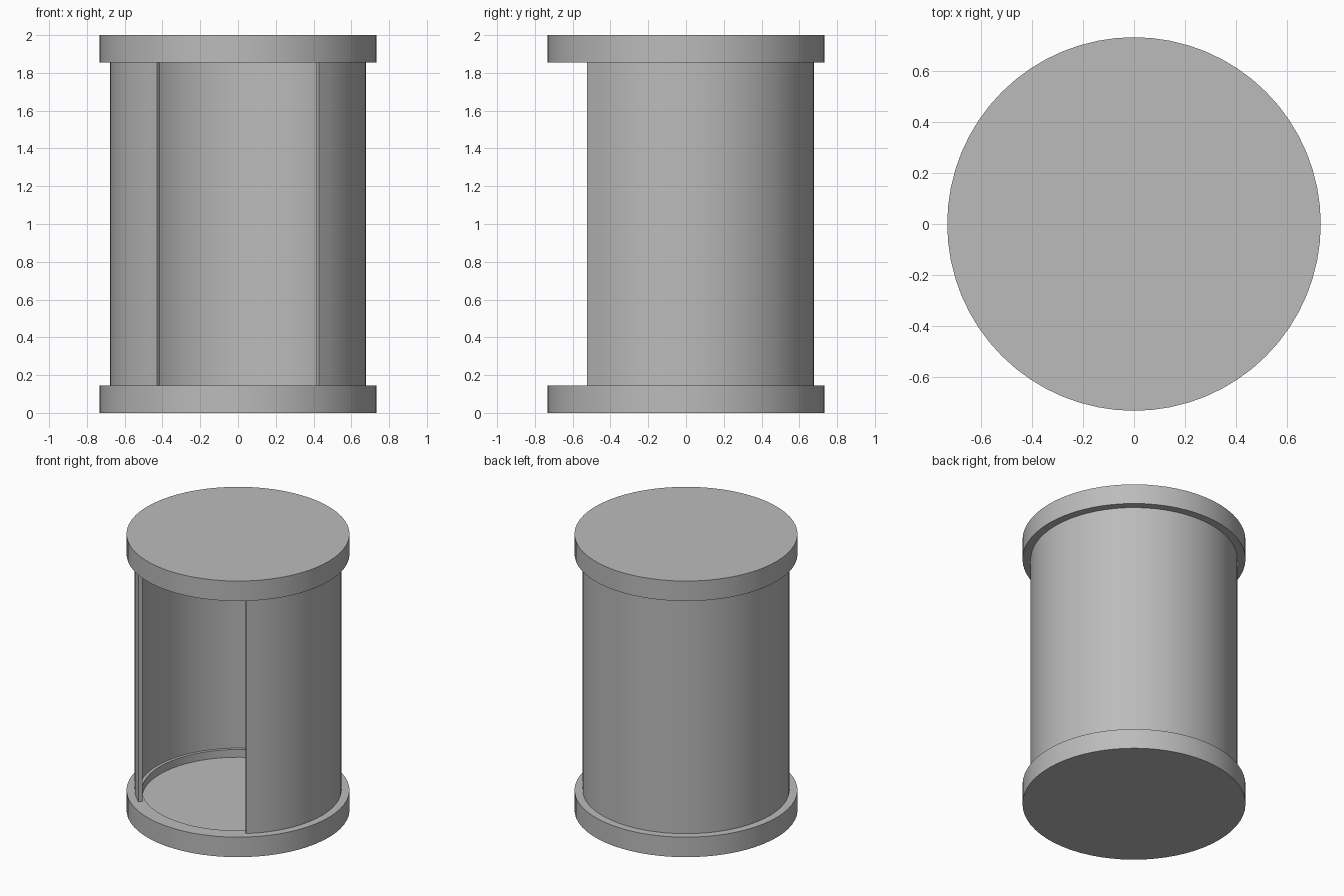
import bpy
import bmesh
import math

SIDES = 64
CAP_R, RIM_R = 0.732, 0.63          # cap outside and recess radius
CAP_H, FLOOR_H = 0.145, 0.089       # rim height and recess floor height
WALL_OUT, WALL_IN = 0.678, 0.651
GAP = 14                            # wall segments left open at the front
HEIGHT = 2.0

if "Cube" in bpy.data.objects:
    bpy.data.objects.remove(bpy.data.objects["Cube"])

grey = bpy.data.materials.new("mid_grey")
grey.use_nodes = True
grey.diffuse_color = (0.5, 0.5, 0.5, 1)
grey.node_tree.nodes["Principled BSDF"].inputs["Base Color"].default_value = (0.5, 0.5, 0.5, 1)


def lathe(name, profile, start, steps, is_open):
    """Sweep a (radius, z) profile around z and close the ends."""
    bm = bmesh.new()
    rings = []
    for i in range(steps + 1 if is_open else steps):
        a = start + math.tau * i / SIDES
        rings.append([bm.verts.new((r * math.cos(a), r * math.sin(a), z)) for r, z in profile])
    n = len(profile)
    for i in range(steps):
        a, b = rings[i], rings[(i + 1) % len(rings)]
        for j in range(n if is_open else n - 1):
            k = (j + 1) % n
            bm.faces.new((a[j], b[j], b[k], a[k]))
    if is_open:
        bm.faces.new(rings[0])
        bm.faces.new(rings[-1])
    else:
        # flat discs close the outer face and the recess floor
        bm.faces.new([ring[0] for ring in rings])
        bm.faces.new([ring[-1] for ring in rings])
    bmesh.ops.recalc_face_normals(bm, faces=bm.faces)
    mesh = bpy.data.meshes.new(name)
    bm.to_mesh(mesh)
    bm.free()
    mesh.materials.append(grey)
    obj = bpy.data.objects.new(name, mesh)
    bpy.context.collection.objects.link(obj)
    bpy.ops.object.select_all(action='DESELECT')
    obj.select_set(True)
    bpy.context.view_layer.objects.active = obj
    bpy.ops.object.shade_smooth_by_angle(angle=math.radians(30))


# Recessed end caps, the upper one flipped
cap = [(CAP_R, 0), (CAP_R, CAP_H), (RIM_R, CAP_H), (RIM_R, FLOOR_H)]
lathe("bottom_cap", cap, 0, SIDES, False)
lathe("top_cap", [(r, HEIGHT - z) for r, z in cap], 0, SIDES, False)

# Curved wall, open at the front
wall = [(WALL_OUT, CAP_H), (WALL_OUT, HEIGHT - CAP_H),
        (WALL_IN, HEIGHT - CAP_H), (WALL_IN, CAP_H)]
front = -math.pi / 2
lathe("curved_wall", wall, front + math.tau * GAP / 2 / SIDES, SIDES - GAP, True)
